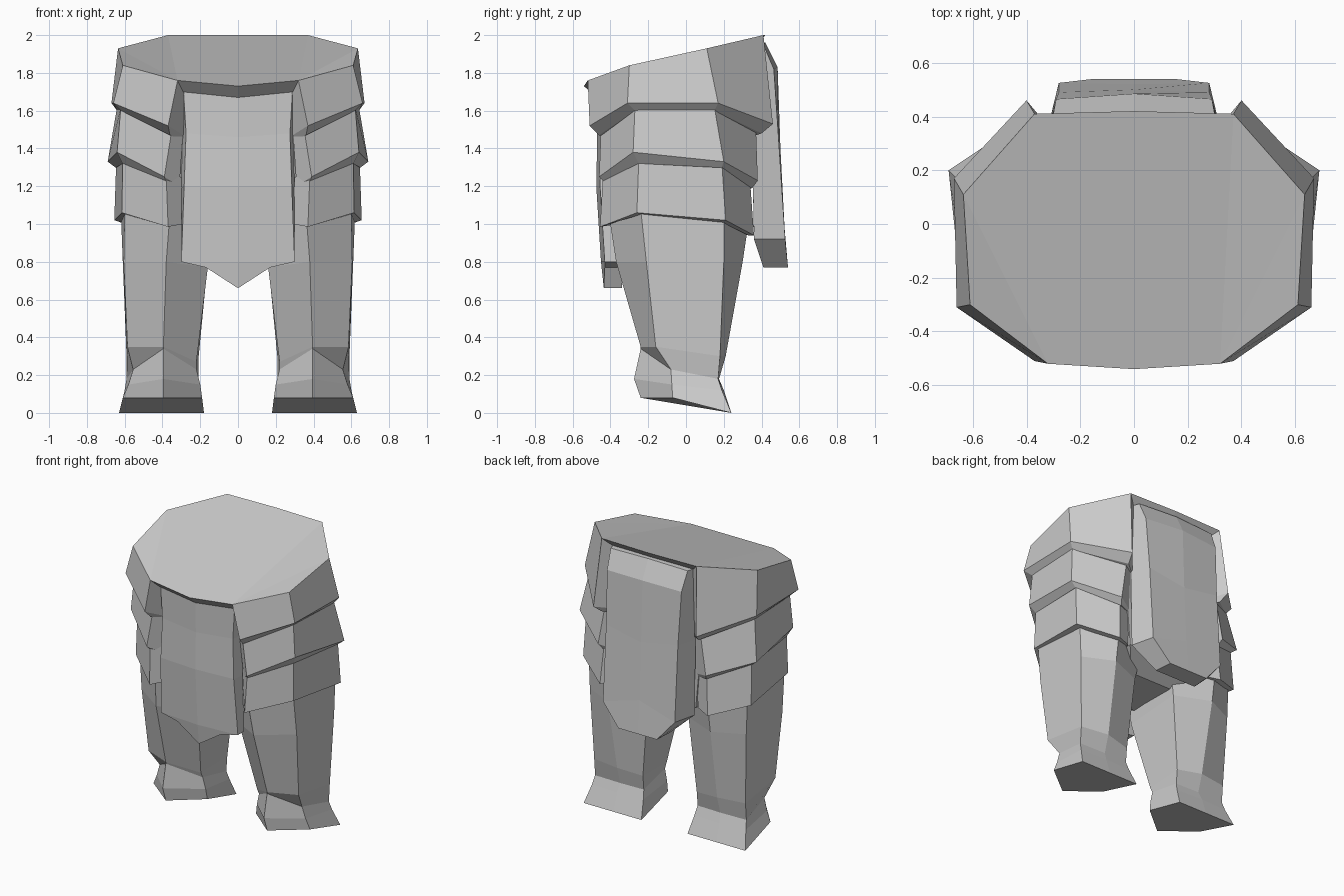
import bpy, bmesh

grey = bpy.data.materials.new("stone grey")
grey.diffuse_color = (0.6, 0.6, 0.6, 1)


def loft(name, rings, mirror=False):
    """Closed flat-shaded solid through rings of equal point count."""
    bm = bmesh.new()
    rows = [[bm.verts.new(p) for p in r] for r in rings]
    n = len(rows[0])
    for a, b in zip(rows, rows[1:]):
        for i in range(n):
            j = (i + 1) % n
            bm.faces.new((a[i], a[j], b[j], b[i]))
    bm.faces.new(rows[0])
    bm.faces.new(rows[-1])
    bmesh.ops.recalc_face_normals(bm, faces=bm.faces)
    me = bpy.data.meshes.new(name)
    bm.to_mesh(me)
    bm.free()
    me.materials.append(grey)
    ob = bpy.data.objects.new(name, me)
    bpy.context.collection.objects.link(ob)
    if mirror:
        ob.modifiers.new("mirror", 'MIRROR').use_mirror_merge = False
    return ob


# Ring order: inner front, front, outer front, outer back, back, inner back
# Three overlapping hip plates
loft("hip_plate_upper", [
    [(.27, -.44, 1.73), (.32, -.52, 1.76), (.61, -.30, 1.84), (.635, .11, 1.93), (.37, .41, 2.0), (.30, .36, 1.97)],
    [(.29, -.40, 1.47), (.37, -.51, 1.52), (.66, -.31, 1.64), (.67, .17, 1.64), (.40, .46, 1.53), (.32, .36, 1.50)],
    [(.29, -.38, 1.44), (.36, -.46, 1.47), (.62, -.27, 1.60), (.64, .15, 1.60), (.38, .40, 1.48), (.30, .34, 1.46)],
], True)
loft("hip_plate_middle", [
    [(.29, -.40, 1.50), (.35, -.45, 1.50), (.62, -.27, 1.62), (.64, .15, 1.62), (.37, .37, 1.52), (.30, .34, 1.52)],
    [(.31, -.38, 1.20), (.39, -.46, 1.25), (.64, -.28, 1.38), (.69, .20, 1.33), (.42, .38, 1.23), (.32, .33, 1.20)],
    [(.30, -.36, 1.18), (.38, -.43, 1.22), (.61, -.25, 1.32), (.65, .19, 1.30), (.40, .35, 1.19), (.31, .32, 1.18)],
], True)
loft("hip_plate_lower", [
    [(.30, -.38, 1.25), (.38, -.44, 1.25), (.61, -.25, 1.34), (.645, .19, 1.32), (.40, .34, 1.22), (.31, .32, 1.22)],
    [(.29, -.36, 1.00), (.37, -.455, .985), (.615, -.26, 1.06), (.655, .21, 1.02), (.42, .36, .94), (.31, .31, .95)],
    [(.28, -.34, 1.00), (.36, -.41, 1.00), (.59, -.24, 1.05), (.62, .19, 1.01), (.41, .33, .94), (.30, .30, .95)],
], True)

# Tapering legs with ankle and wedge foot
loft("leg", [
    [(.14, -.24, 1.06), (.36, -.41, 1.06), (.60, -.24, 1.08), (.62, .20, 1.06), (.40, .33, 1.0), (.12, .22, 1.0)],
    [(.16, -.22, .77), (.38, -.37, .80), (.605, -.21, .80), (.61, .20, .80), (.40, .30, .80), (.16, .20, .80)],
    [(.22, -.10, .27), (.395, -.24, .35), (.585, -.16, .35), (.59, .18, .30), (.39, .21, .30), (.21, .18, .28)],
    [(.22, -.08, .23), (.395, -.24, .34), (.555, -.08, .23), (.59, .17, .18), (.39, .175, .18), (.21, .17, .18)],
    [(.20, -.075, .15), (.395, -.275, .18), (.58, -.075, .15), (.60, .19, .12), (.40, .20, .12), (.20, .19, .12)],
    [(.19, -.07, .08), (.395, -.24, .08), (.61, -.07, .08), (.63, .24, 0), (.40, .24, 0), (.18, .24, 0)],
], True)


def rect(x, y0, y1, z):
    return [(-x, y0, z), (x, y0, z), (x, y1, z), (-x, y1, z)]


# Pelvis filling the space between the plates
loft("pelvis", [rect(.33, -.42, .36, 1.70), rect(.33, -.36, .33, 1.2),
                rect(.30, -.32, .32, .95), rect(.18, -.18, .18, .85)])

# Waist cap, slanting down to the front with a thin overhanging rim
right = [(.32, -.52, 1.76), (.61, -.30, 1.84), (.635, .11, 1.93), (.37, .41, 2.0)]
rim = [(0, -.54, 1.73)] + right + [(0, .42, 2.0)] + [(-x, y, z) for x, y, z in reversed(right)]
under = [(x * .93, y * .88, z - .06) for x, y, z in rim]
cap = loft("waist_cap", [rim, under])
bm = bmesh.new()
bm.from_mesh(cap.data)
# Split both lids into a middle panel and two side panels
cuts = []
for lid in [f for f in bm.faces if len(f.verts) > 4]:
    for s in (1, -1):
        side = sorted([v for v in lid.verts if v.co.x * s > .2], key=lambda v: v.co.y)
        cuts.append((side[0], side[-1]))
for a, b in cuts:
    face = next(f for f in a.link_faces if b in f.verts[:])
    bmesh.utils.face_split(face, a, b)
bm.to_mesh(cap.data)
bm.free()


def flap(name, rows):
    """Hanging panel; row = half width, back half width, side y, middle y, inner y, side z, middle z."""
    loft(name, [[(-w, y, z), (0, ym, zm), (w, y, z), (b, yi, z), (0, yi, zm), (-b, yi, z)]
                for w, b, y, ym, yi, z, zm in rows])


# Front and back hanging panels
flap("front_flap", [
    (.29, .30, -.45, -.475, -.38, 1.73, 1.67),
    (.275, .30, -.45, -.47, -.36, 1.48, 1.46),
    (.285, .30, -.455, -.475, -.36, 1.20, 1.20),
    (.30, .30, -.43, -.45, -.36, .80, .80),
    (.17, .17, -.43, -.435, -.34, .77, .66)])
flap("back_flap", [
    (.30, .32, .41, .42, .34, 1.95, 1.96),
    (.29, .32, .465, .485, .34, 1.82, 1.83),
    (.28, .32, .49, .50, .35, 1.45, 1.40),
    (.28, .32, .525, .52, .36, .92, 1.0),
    (.15, .16, .54, .54, .41, .77, .77)])
